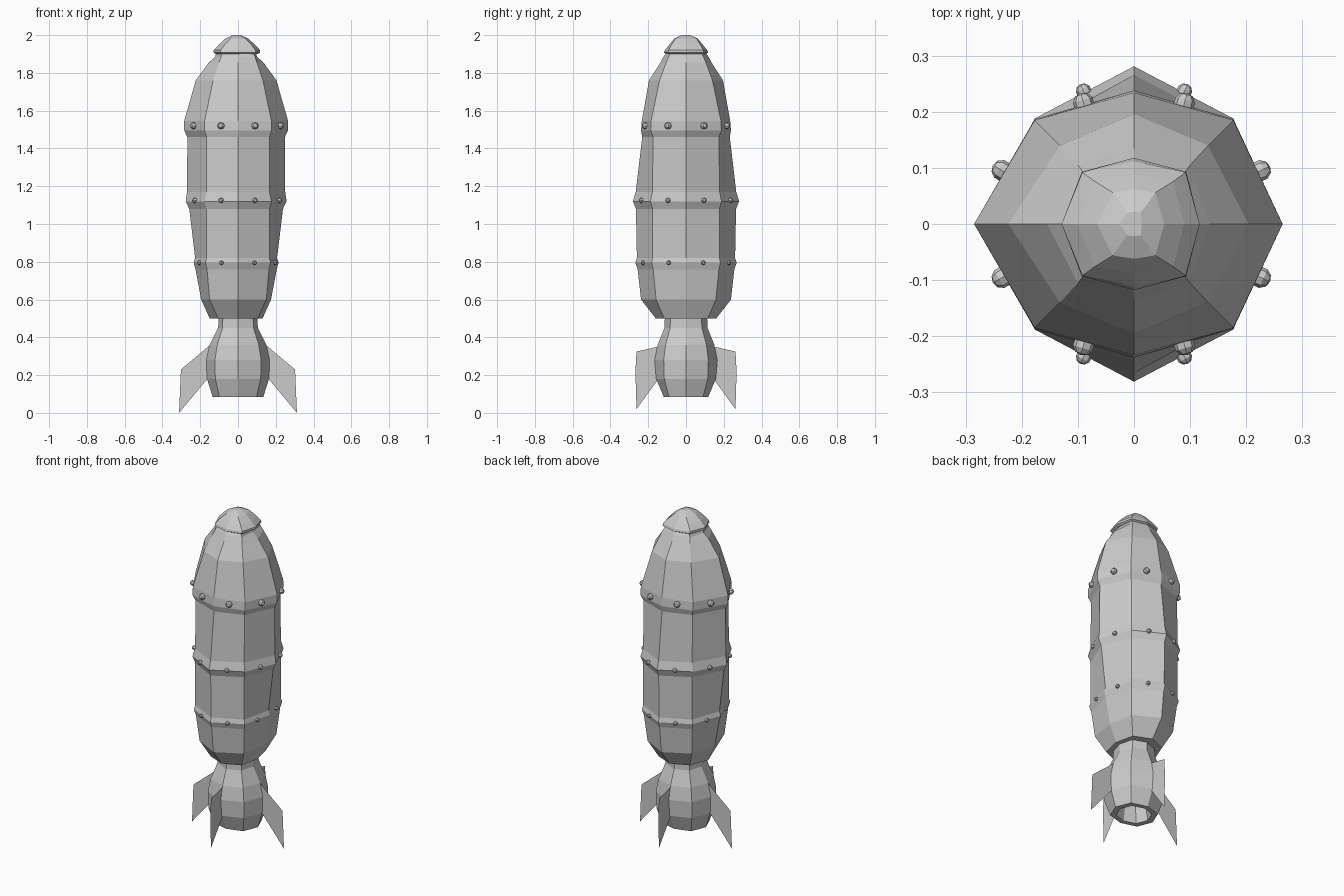
import bpy, bmesh
from mathutils import Vector


def finish(bm, name):
    bmesh.ops.recalc_face_normals(bm, faces=bm.faces)
    me = bpy.data.meshes.new(name)
    bm.to_mesh(me)
    bm.free()
    ob = bpy.data.objects.new(name, me)
    bpy.context.collection.objects.link(ob)
    return ob


def outline(rx, ry, dx, dy, shift=0.01):
    """Eight-sided cross-section: side, diagonal and front/back corners."""
    return [(rx - shift, 0), (dx, dy), (0, ry), (-dx, dy),
            (-rx - shift, 0), (-dx, -dy), (0, -ry), (dx, -dy)]


def loft(name, rings, shift=0.01, cap_start=True, cap_end=True):
    """Skin a stack of (z, rx, ry, dx, dy) octagons."""
    bm = bmesh.new()
    loops = [[bm.verts.new((x, y, z)) for x, y in outline(*r, shift)] for z, *r in rings]
    for a, b in zip(loops, loops[1:]):
        for i in range(8):
            j = (i + 1) % 8
            bm.faces.new((a[i], a[j], b[j], b[i]))
    if cap_start:
        bm.faces.new(loops[0])
    if cap_end:
        bm.faces.new(loops[-1])
    return finish(bm, name)


# Main hull with three raised bands
loft("hull", [
    (0.50, .140, .160, .105, .115),
    (0.60, .185, .238, .150, .158),
    (0.76, .215, .256, .164, .174),
    (0.795, .225, .268, .172, .182),
    (0.82, .217, .260, .166, .177),
    (1.08, .248, .265, .166, .177),
    (1.12, .267, .281, .177, .188),
    (1.17, .260, .266, .166, .178),
    (1.46, .258, .232, .166, .174),
    (1.495, .275, .238, .177, .187),
    (1.545, .275, .234, .177, .185),
    (1.76, .214, .196, .132, .140),
    (1.855, .145, .135, .100, .105),
    (1.885, .110, .120, .090, .092),
    (1.91, .105, .100, .082, .082),
])

# Nose cap
loft("nose_cap", [
    (1.90, .110, .105, .085, .085),
    (1.907, .123, .118, .093, .093),
    (1.92, .123, .112, .092, .092),
    (1.95, .095, .088, .070, .076),
    (1.982, .060, .062, .038, .056),
    (2.00, .020, .022, .012, .020),
], shift=0.006)

# Hollow tail nozzle
loft("tail_nozzle", [
    (0.51, .103, .112, .080, .082),
    (0.45, .105, .114, .082, .084),
    (0.36, .150, .150, .110, .108),
    (0.28, .168, .166, .122, .118),
    (0.18, .164, .158, .120, .115),
    (0.085, .134, .118, .098, .090),
    (0.085, .100, .090, .072, .068),
    (0.20, .080, .072, .056, .054),
    (0.25, .060, .055, .042, .040),
], shift=0.0)

# Thin sheet fins, two to the sides and two front/back
side_fin = [(.13, .372), (.15, .357), (.302, .23), (.312, 0), (.166, .175), (.14, .20)]
front_fin = [(.14, .352), (.164, .347), (.262, .325), (.268, .22), (.262, .02), (.160, .16), (.14, .18)]
for name, shape, direction in (("right_fin", side_fin, (1, 0)), ("left_fin", side_fin, (-1, 0)),
                               ("front_fin", front_fin, (0, -1)), ("back_fin", front_fin, (0, 1))):
    bm = bmesh.new()
    bm.faces.new([bm.verts.new((r * direction[0], r * direction[1], z)) for r, z in shape])
    finish(bm, name)

# Rivets: one at the middle of each hull face, on every band
for row, z, section, size in (("upper", 1.52, (.275, .236, .177, .186), .019),
                              ("middle", 1.125, (.266, .280, .176, .187), .014),
                              ("lower", 0.795, (.225, .268, .172, .182), .012)):
    bm = bmesh.new()
    corners = [Vector((x, y, z)) for x, y in outline(*section)]
    for a, b in zip(corners, corners[1:] + corners[:1]):
        edge = b - a
        normal = Vector((edge.y, -edge.x, 0)).normalized()
        m = normal.to_track_quat('Z', 'Y').to_matrix().to_4x4()
        m.translation = (a + b) / 2 + normal * size * 0.25
        bmesh.ops.create_uvsphere(bm, u_segments=8, v_segments=5, radius=size, matrix=m)
    finish(bm, row + "_rivets")
